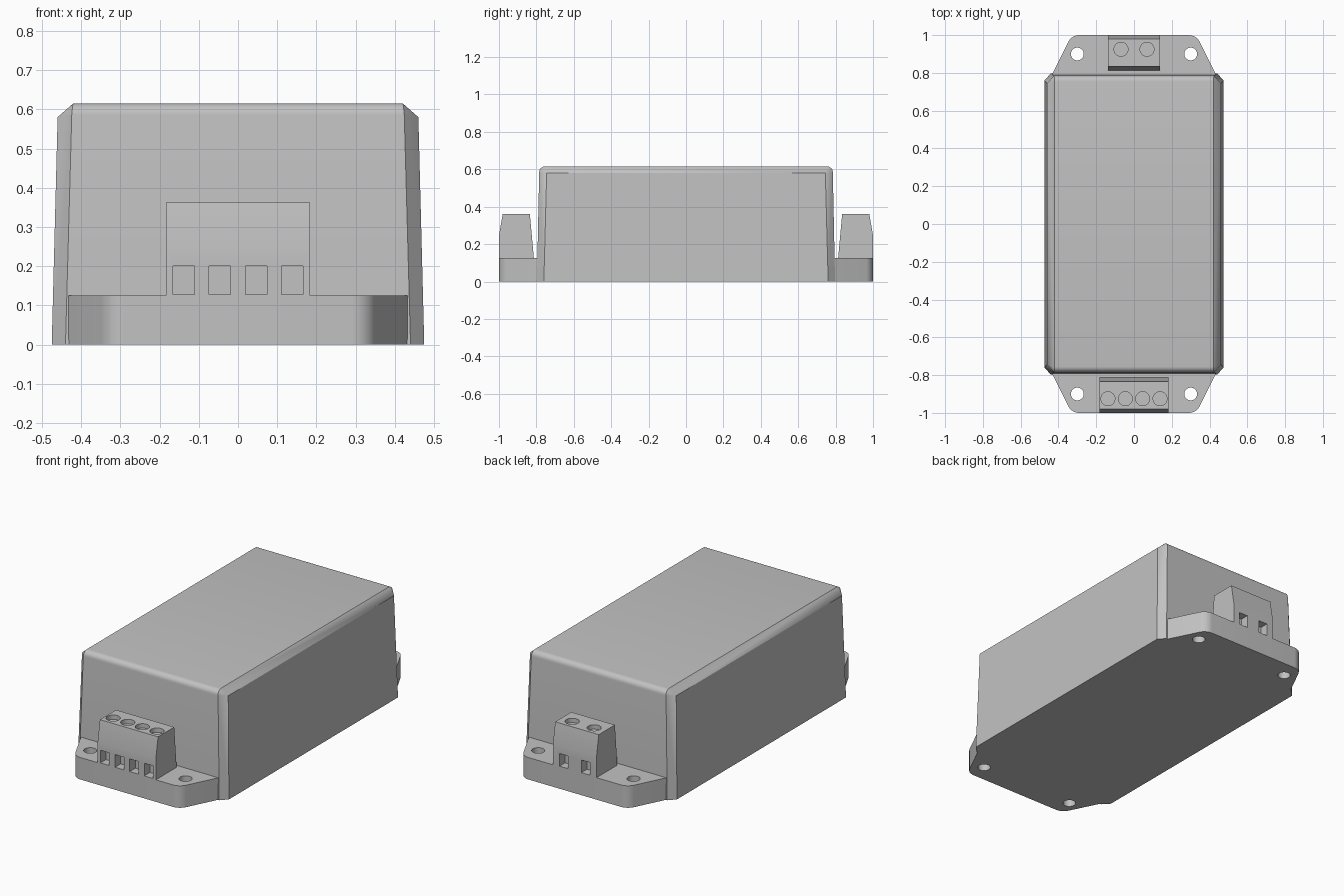
import bpy, bmesh, math
from mathutils import Matrix

cube = bpy.data.objects.get("Cube")
if cube:
    bpy.data.objects.remove(cube, do_unlink=True)

grey = bpy.data.materials.new("light_grey_plastic")
grey.use_nodes = True
colour = (0.54, 0.54, 0.54, 1)
grey.diffuse_color = colour
grey.node_tree.nodes["Principled BSDF"].inputs["Base Color"].default_value = colour


def make(name, bm):
    bmesh.ops.recalc_face_normals(bm, faces=bm.faces[:])
    mesh = bpy.data.meshes.new(name)
    bm.to_mesh(mesh)
    bm.free()
    mesh.materials.append(grey)
    obj = bpy.data.objects.new(name, mesh)
    bpy.context.collection.objects.link(obj)
    return obj


def activate(obj):
    bpy.ops.object.select_all(action='DESELECT')
    obj.select_set(True)
    bpy.context.view_layer.objects.active = obj


def prism(points, offset):
    """Extrude a closed outline by an offset vector."""
    bm = bmesh.new()
    face = bm.faces.new([bm.verts.new(p) for p in points])
    new = bmesh.ops.extrude_face_region(bm, geom=[face])["geom"]
    bmesh.ops.translate(bm, vec=offset, verts=[v for v in new if isinstance(v, bmesh.types.BMVert)])
    return bm


def add_drill(bm, x, y, z, radius, depth):
    bmesh.ops.create_cone(bm, cap_ends=True, segments=32, radius1=radius, radius2=radius,
                          depth=depth, matrix=Matrix.Translation((x, y, z)))


def cut(obj, bm):
    cutter = make("cutter", bm)
    cutter.hide_render = True
    mod = obj.modifiers.new("cut", 'BOOLEAN')
    mod.operation = 'DIFFERENCE'
    mod.solver = 'EXACT'
    mod.object = cutter
    activate(obj)
    bpy.ops.object.modifier_apply(modifier=mod.name)
    bpy.data.objects.remove(cutter, do_unlink=True)


def finish(obj, turn=0):
    obj.rotation_euler.z = turn
    activate(obj)
    bpy.ops.object.shade_smooth_by_angle(angle=math.radians(30))


# Tapered housing: chamfered sides and corners, rounded end edges on top
bm = bmesh.new()
for sx in (-1, 1):
    for sy in (-1, 1):
        corner = [(0.44, 0.797, 0), (0.475, 0.76, 0), (0.46, 0.745, 0.58)]
        for i in range(7):
            a = math.radians(15 * i)
            corner.append((0.424 - 0.004 * i / 6, 0.755 + 0.03 * math.cos(a), 0.585 + 0.03 * math.sin(a)))
        for x, y, z in corner:
            bm.verts.new((sx * x, sy * y, z))
bmesh.ops.convex_hull(bm, input=bm.verts[:])
bmesh.ops.dissolve_limit(bm, angle_limit=math.radians(1), verts=bm.verts[:], edges=bm.edges[:])
finish(make("housing", bm))


def mounting_flange(name, turn):
    # Rounded, tapering lug with two screw holes
    right = [(0.435, -0.79)]
    for i in range(9):
        a = math.radians(-26.6 - 63.4 * i / 8)
        right.append((0.29 + 0.065 * math.cos(a), -0.935 + 0.065 * math.sin(a)))
    outline = right + [(-x, y) for x, y in reversed(right)]
    flange = make(name, prism([(x, y, 0) for x, y in outline], (0, 0, 0.125)))
    holes = bmesh.new()
    for x in (-0.3, 0.3):
        add_drill(holes, x, -0.9, 0.06, 0.034, 0.4)
    cut(flange, holes)
    finish(flange, turn)


def terminal_block(name, half_width, pitch, count, turn):
    # Wedge-shaped block with wire slots in front and screw wells on top
    profile = [(-1, 0.12), (-1, 0.245), (-0.98, 0.362), (-0.835, 0.362), (-0.813, 0.12)]
    block = make(name, prism([(-half_width, y, z) for y, z in profile], (2 * half_width, 0, 0)))
    pockets = bmesh.new()
    for i in range(count):
        x = (i - (count - 1) / 2) * pitch
        add_drill(pockets, x, -0.925, 0.382, 0.037, 0.09)
        place = Matrix.Translation((x, -1, 0.164)) @ Matrix.Diagonal((0.055, 0.1, 0.072, 1))
        bmesh.ops.create_cube(pockets, size=1, matrix=place)
    cut(block, pockets)
    finish(block, turn)


mounting_flange("front_flange", 0)
mounting_flange("rear_flange", math.pi)
terminal_block("front_terminal_block", 0.183, 0.092, 4, 0)
terminal_block("rear_terminal_block", 0.137, 0.138, 2, math.pi)
